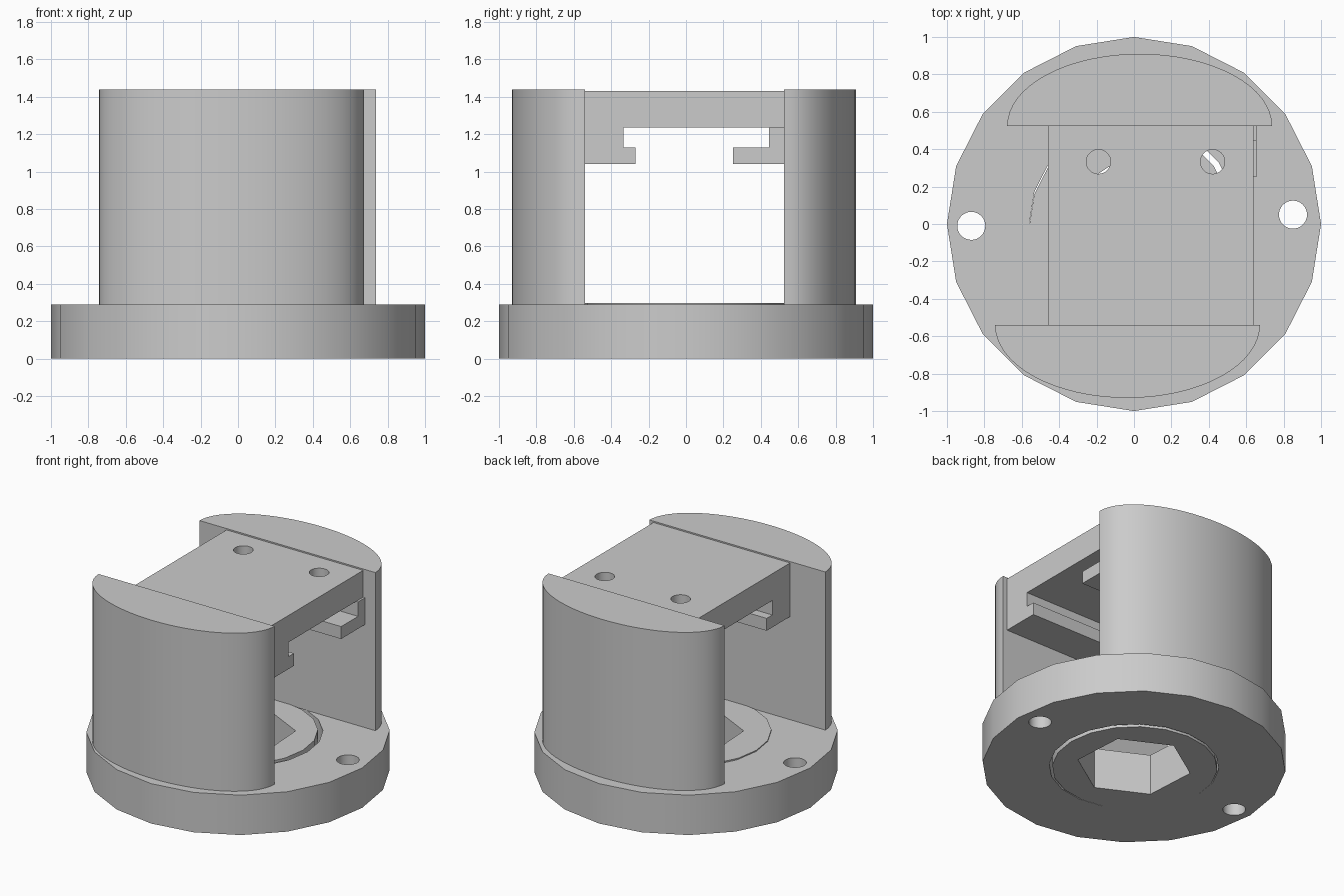
import bpy, bmesh, math
from math import cos, sin, pi, radians

if "Cube" in bpy.data.objects:
    bpy.data.objects.remove(bpy.data.objects["Cube"], do_unlink=True)

grey = bpy.data.materials.new("light_grey")
grey.use_nodes = True
colour = (0.6, 0.6, 0.6, 1)
grey.diffuse_color = colour
grey.node_tree.nodes["Principled BSDF"].inputs["Base Color"].default_value = colour


def extrude(name, points, offset):
    """Extrude a closed 3D outline along an offset into a solid."""
    bm = bmesh.new()
    face = bm.faces.new([bm.verts.new(p) for p in points])
    new = bmesh.ops.extrude_face_region(bm, geom=[face])["geom"]
    bmesh.ops.translate(bm, vec=offset,
                        verts=[v for v in new if isinstance(v, bmesh.types.BMVert)])
    bmesh.ops.recalc_face_normals(bm, faces=bm.faces)
    mesh = bpy.data.meshes.new(name)
    bm.to_mesh(mesh)
    bm.free()
    mesh.materials.append(grey)
    obj = bpy.data.objects.new(name, mesh)
    bpy.context.collection.objects.link(obj)
    return obj


def prism(name, x, y, radius, sides, z0, z1, turn=0):
    ring = [turn + 2 * pi * i / sides for i in range(sides)]
    return extrude(name, [(x + radius * cos(a), y + radius * sin(a), z0) for a in ring],
                   (0, 0, z1 - z0))


def rail(name, profile, x0, x1):
    return extrude(name, [(x0, y, z) for y, z in profile], (x1 - x0, 0, 0))


def activate(obj):
    bpy.ops.object.select_all(action='DESELECT')
    obj.select_set(True)
    bpy.context.view_layer.objects.active = obj


def drill(obj, cutters):
    for cutter in cutters:
        mod = obj.modifiers.new("hole", 'BOOLEAN')
        mod.operation = 'DIFFERENCE'
        mod.solver = 'EXACT'
        mod.object = cutter
        activate(obj)
        bpy.ops.object.modifier_apply(modifier=mod.name)
        bpy.data.objects.remove(cutter, do_unlink=True)


BASE_TOP, SHELL_TOP = 0.29, 1.44

# Round base with centre opening and two flange holes
base = prism("base", 0, 0, 1, 20, 0, BASE_TOP)
drill(base, [prism("cut", 0, 0, 0.56, 20, -0.1, 0.5),
             prism("cut", -0.87, -0.01, 0.075, 32, -0.1, 0.5),
             prism("cut", 0.85, 0.05, 0.075, 32, -0.1, 0.5)])

# Loose centre disc with hexagonal socket
disc = prism("socket_disc", -0.015, -0.01, 0.545, 20, 0, 0.297)
drill(disc, [prism("cut", 0, 0, 0.38, 6, -0.1, 0.5, radians(33.5))])


# Half-elliptical uprights
def shell(name, x, y, depth):
    steps = 32
    arc = [(x + 0.708 * cos(pi * i / steps), y + depth * sin(pi * i / steps), BASE_TOP)
           for i in range(steps + 1)]
    return extrude(name, arc, (0, 0, SHELL_TOP - BASE_TOP))


front = shell("front_upright", -0.035, -0.54, -0.39)
back = shell("back_upright", 0.03, 0.525, 0.385)

# Bridge plate with front hook, and separate back hook
bridge = rail("bridge_plate", [(-0.6, 1.43), (0.6, 1.43), (0.6, 1.235), (-0.335, 1.235),
                               (-0.335, 1.13), (-0.27, 1.13), (-0.27, 1.04), (-0.6, 1.04)],
              -0.46, 0.64)
hook = rail("back_hook", [(0.6, 1.235), (0.445, 1.235), (0.445, 1.13), (0.25, 1.13),
                          (0.25, 1.04), (0.6, 1.04)], -0.46, 0.655)
for part in (bridge, hook):
    drill(part, [prism("cut", x, 0.333, 0.065, 32, 0.9, 1.6) for x in (-0.19, 0.42)])

for part in (base, disc, front, back, bridge, hook):
    activate(part)
    bpy.ops.object.shade_smooth_by_angle(angle=radians(30))
